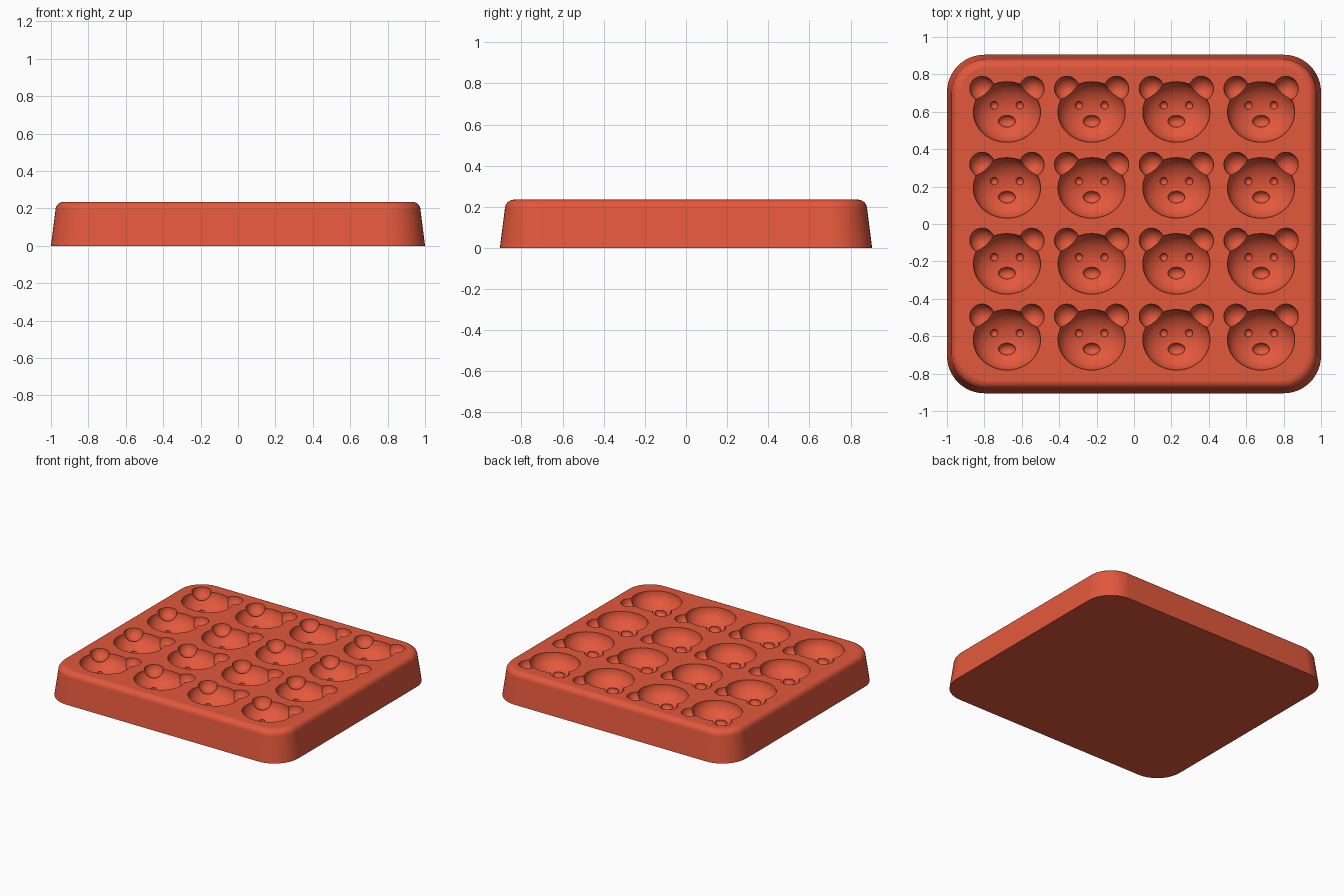
import bpy, bmesh
from math import sin, cos, pi, sqrt, radians
from mathutils import Matrix

cube = bpy.data.objects.get("Cube")
if cube:
    bpy.data.objects.remove(cube, do_unlink=True)

TOP = 0.235
HEAD = (0.18, 0.162, 0.12)          # head cavity radii

clay = bpy.data.materials.new("terracotta_red")
clay.use_nodes = True
COLOR = (0.77, 0.098, 0.045, 1)
clay.diffuse_color = COLOR
clay.node_tree.nodes["Principled BSDF"].inputs["Base Color"].default_value = COLOR


def make_object(name, bm):
    bmesh.ops.recalc_face_normals(bm, faces=bm.faces)
    mesh = bpy.data.meshes.new(name)
    bm.to_mesh(mesh)
    bm.free()
    mesh.materials.append(clay)
    obj = bpy.data.objects.new(name, mesh)
    bpy.context.collection.objects.link(obj)
    return obj


def rounded_ring(bm, inset, z, steps=12):
    """Loop of vertices around a rounded rectangle."""
    radius = 0.2 - inset * 0.6
    verts = []
    for k, (sx, sy) in enumerate(((1, 1), (-1, 1), (-1, -1), (1, -1))):
        cx = sx * (1 - inset - radius)
        cy = sy * (0.905 - inset - radius)
        for i in range(steps + 1):
            a = (k + i / steps) * pi / 2
            verts.append(bm.verts.new((cx + radius * cos(a), cy + radius * sin(a), z)))
    return verts


# Tray: tapered wall, rounded upper edge, flat top and base
bm = bmesh.new()
profile = [(0, 0), (0.024, TOP - 0.045)]
for i in range(1, 9):
    a = i / 8 * pi / 2
    profile.append((0.024 + 0.045 * (1 - cos(a)), TOP - 0.045 * (1 - sin(a))))
rings = [rounded_ring(bm, inset, z) for inset, z in profile]
for low, high in zip(rings, rings[1:]):
    n = len(low)
    for i in range(n):
        j = (i + 1) % n
        bm.faces.new((low[i], low[j], high[j], high[i]))
bm.faces.new(rings[0])
bm.faces.new(rings[-1])
tray = make_object("bear_mold_tray", bm)


def head_depth(x, y):
    return HEAD[2] * sqrt(1 - (x / HEAD[0]) ** 2 - (y / HEAD[1]) ** 2)


# Cavity parts: offset from the head centre, depth of centre, radii
def feature(x, y, radii):
    return (x, y, head_depth(x, y), radii)


heads = [(0, 0, 0, HEAD)]
ears = [(s * 0.133, 0.125, 0, (0.066, 0.066, 0.066)) for s in (-1, 1)]
details = [feature(s * 0.068, 0.036, (0.021, 0.021, 0.021)) for s in (-1, 1)]
details.append(feature(0, -0.05, (0.046, 0.033, 0.03)))


def carve(name, parts, segments, ring_count):
    """Cut one kind of ellipsoid out of the tray at all sixteen places."""
    bm = bmesh.new()
    for col in range(4):
        for row in range(4):
            for x, y, depth, radii in parts:
                place = Matrix.Translation(((col - 1.5) * 0.453 + x,
                                            (row - 1.5) * 0.406 - 0.01 + y,
                                            TOP - depth))
                bmesh.ops.create_uvsphere(bm, u_segments=segments, v_segments=ring_count,
                                          radius=1, matrix=place @ Matrix.Diagonal((*radii, 1)))
    cutter = make_object(name, bm)
    cutter.hide_render = True
    mod = tray.modifiers.new(name, "BOOLEAN")
    mod.operation = "DIFFERENCE"
    mod.solver = "EXACT"
    mod.object = cutter
    bpy.ops.object.modifier_apply(modifier=mod.name)
    bpy.data.objects.remove(cutter, do_unlink=True)


bpy.ops.object.select_all(action="DESELECT")
tray.select_set(True)
bpy.context.view_layer.objects.active = tray
carve("head_cutter", heads, 48, 25)
carve("ear_cutter", ears, 32, 17)
carve("face_cutter", details, 20, 11)

# Smooth bowls with crisp rims and a flat top
bpy.ops.object.shade_smooth_by_angle(angle=radians(32))
weighted = tray.modifiers.new("even_normals", "WEIGHTED_NORMAL")
weighted.keep_sharp = True
